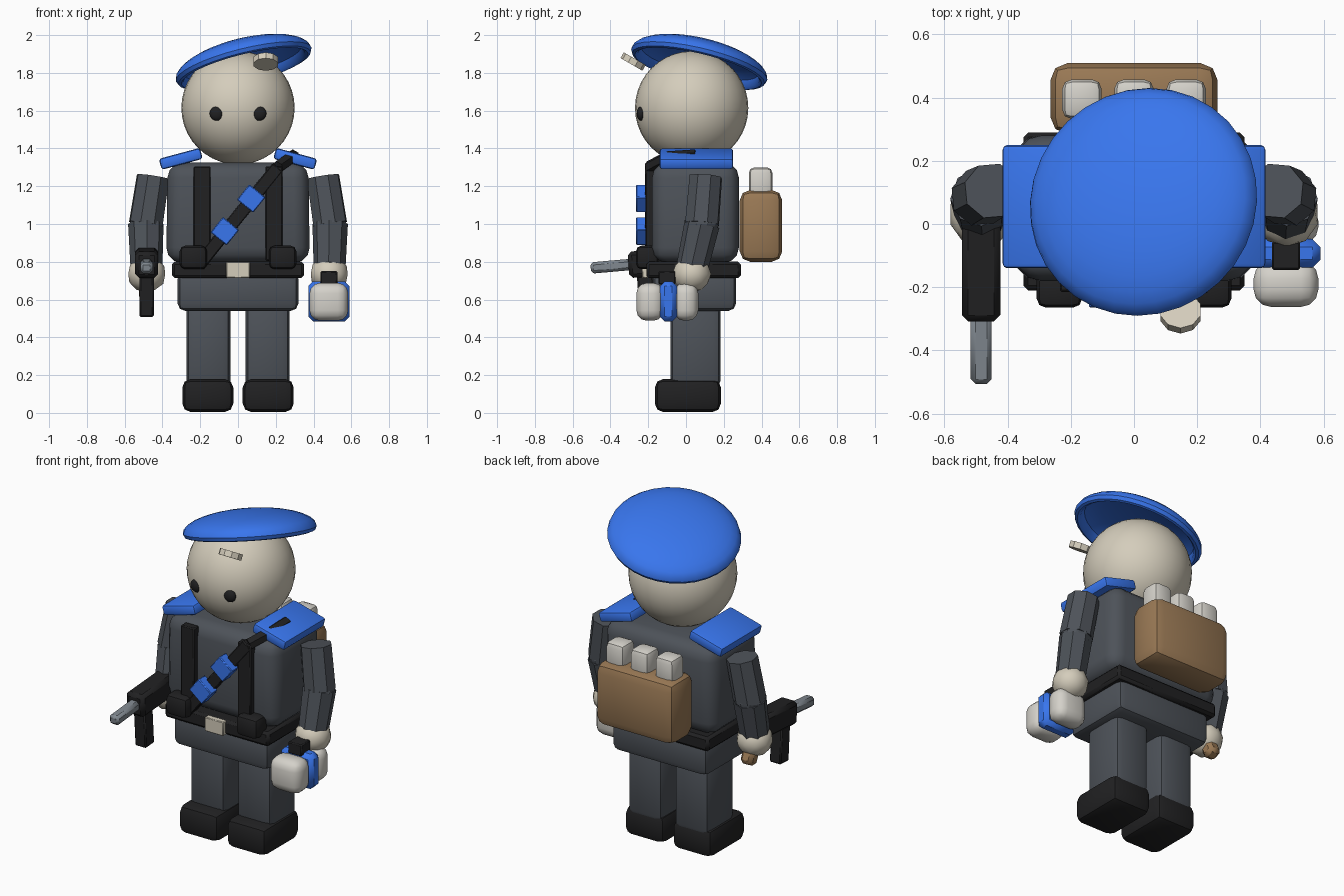
import bpy, bmesh, math
from mathutils import Vector

if "Cube" in bpy.data.objects:
    bpy.data.objects.remove(bpy.data.objects["Cube"])


def mat(name, rgb):
    m = bpy.data.materials.new(name)
    m.diffuse_color = (*rgb, 1)
    m.use_nodes = True
    m.node_tree.nodes["Principled BSDF"].inputs["Base Color"].default_value = m.diffuse_color
    return m


SLATE = mat("slate", (0.075, 0.085, 0.1))
BLACK = mat("black", (0.015, 0.015, 0.016))
BLUE = mat("blue", (0.04, 0.18, 0.85))
CREAM = mat("cream", (0.66, 0.61, 0.5))
WHITE = mat("white", (0.66, 0.64, 0.59))
BROWN = mat("brown", (0.32, 0.19, 0.09))
STEEL = mat("steel", (0.22, 0.25, 0.28))


def finish(name, bm, material, loc=(0, 0, 0), rot=(0, 0, 0), smooth=True):
    bmesh.ops.recalc_face_normals(bm, faces=bm.faces)
    me = bpy.data.meshes.new(name)
    bm.to_mesh(me)
    bm.free()
    ob = bpy.data.objects.new(name, me)
    bpy.context.collection.objects.link(ob)
    ob.location = loc
    ob.rotation_euler = [math.radians(a) for a in rot]
    me.materials.append(material)
    if smooth:
        bpy.context.view_layer.objects.active = ob
        ob.select_set(True)
        bpy.ops.object.shade_smooth_by_angle(angle=math.radians(40))
        ob.select_set(False)
    return ob


def box(name, center, size, material, bevel=0.0, seg=2, rot=(0, 0, 0), top=1.0):
    """Bevelled box; top scales the width of its upper face."""
    bm = bmesh.new()
    bmesh.ops.create_cube(bm, size=1)
    for v in bm.verts:
        k = top if v.co.z > 0 else 1
        v.co = Vector((v.co.x * size[0] * k, v.co.y * size[1], v.co.z * size[2]))
    if bevel:
        bmesh.ops.bevel(bm, geom=bm.edges[:], offset=bevel, segments=seg,
                        profile=0.5, affect='EDGES')
    return finish(name, bm, material, center, rot)


def ball(name, center, r, material, scale=(1, 1, 1), sub=None, smooth=True):
    bm = bmesh.new()
    if sub:
        bmesh.ops.create_icosphere(bm, subdivisions=sub, radius=r)
    else:
        bmesh.ops.create_uvsphere(bm, u_segments=32, v_segments=20, radius=r)
    bmesh.ops.scale(bm, vec=scale, verts=bm.verts)
    return finish(name, bm, material, center, smooth=smooth)


def tube(name, a, b, r1, r2, material, sides=8):
    a, b = Vector(a), Vector(b)
    bm = bmesh.new()
    bmesh.ops.create_cone(bm, cap_ends=True, segments=sides, radius1=r1, radius2=r2,
                          depth=(b - a).length)
    ob = finish(name, bm, material, (a + b) / 2, smooth=False)
    ob.rotation_euler = (b - a).to_track_quat('Z', 'Y').to_euler()
    return ob


def lathe(name, profile, material, loc, rot, steps=32):
    bm = bmesh.new()
    vs = [bm.verts.new((r, 0, z)) for r, z in profile]
    es = [bm.edges.new(p) for p in zip(vs, vs[1:])]
    bmesh.ops.spin(bm, geom=vs + es, cent=(0, 0, 0), axis=(0, 0, 1),
                   angle=math.tau, steps=steps)
    bmesh.ops.remove_doubles(bm, verts=bm.verts, dist=0.0005)
    return finish(name, bm, material, loc, rot)


# Head and beret
ball("head", (0, 0.03, 1.615), 0.3, CREAM)
outer = [(0.37 * math.sin(t * math.pi / 16), 0.115 * math.cos(t * math.pi / 16)) for t in range(9)]
rim = [(0.36, -0.02), (0.345, -0.025), (0.33, -0.015)]
inner = [(0.33 * math.cos(t * math.pi / 12), 0.08 * math.sin(t * math.pi / 12)) for t in range(1, 7)]
lathe("beret", outer + rim + inner, BLUE, (0.03, 0.07, 1.845), (-13, -14, 0))
bm = bmesh.new()
bmesh.ops.create_cone(bm, cap_ends=True, segments=10, radius1=0.067, radius2=0.067, depth=0.035)
finish("beret_badge", bm, CREAM, (0.147, -0.28, 1.86), (-30, 0, 0), smooth=False)

# Trunk
box("torso", (0, 0.05, 1.06), (0.76, 0.46, 0.53), SLATE, 0.08, 3, top=0.98)
box("pelvis", (0, 0.045, 0.645), (0.64, 0.44, 0.21), SLATE, 0.04, 2)
box("belt", (0, 0.04, 0.757), (0.7, 0.5, 0.088), BLACK, 0.015, 1)
box("belt_buckle", (0, -0.215, 0.757), (0.125, 0.035, 0.085), CREAM, 0.004, 1)

# Diagonal strap, running over the shoulder, with two pouches
strap = [(-0.21, -0.195, 0.78), (0.21, -0.195, 1.3), (0.28, -0.1, 1.35), (0.29, 0.05, 1.36)]
lean = math.degrees(math.atan2(0.52, 0.42))
box("strap_front", (0, -0.195, 1.04), (0.67, 0.045, 0.07), BLACK, 0.006, 1, (0, -lean, 0))
for i in (1, 2):
    tube("strap_shoulder", strap[i], strap[i + 1], 0.035, 0.035, BLACK, 6)
for x, z in ((-0.07, 0.962), (0.07, 1.135)):
    box("strap_pouch", (x, -0.232, z), (0.105, 0.065, 0.11), BLUE, 0.005, 1, (0, -lean, 0))

# Paired parts
for s in (-1, 1):
    ball("eye", (s * 0.112, -0.238, 1.585), 0.038, BLACK, (1, 0.6, 1))
    box("leg", (s * 0.157, 0.05, 0.36), (0.232, 0.265, 0.46), SLATE, 0.04, 2)
    box("boot", (s * 0.16, 0.01, 0.092), (0.27, 0.35, 0.175), BLACK, 0.045, 2)
    box("suspender", (s * 0.19, -0.19, 1.055), (0.09, 0.05, 0.5), BLACK, 0.006, 1)
    box("belt_pouch", (s * 0.236, -0.205, 0.823), (0.145, 0.12, 0.125), BLACK, 0.03, 2)
    box("epaulette", (s * 0.303, 0.055, 1.345), (0.225, 0.39, 0.06), BLUE, 0.015, 2, (0, s * 15, 0))
    elbow = (s * 0.488, 0.085, 1.0)
    tube("upper_arm", (s * 0.45, 0.105, 1.25), elbow, 0.09, 0.094, SLATE)
    tube("forearm", elbow, (s * 0.485, 0.035, 0.78), 0.094, 0.085, SLATE)
    ball("elbow", elbow, 0.09, SLATE, sub=2, smooth=False)
    ball("hand", (s * 0.483, 0.03, 0.735), 0.103, CREAM, (1, 1, 0.95), sub=2)

# Backpack with bottles
box("backpack", (0, 0.397, 0.99), (0.53, 0.225, 0.38), BROWN, 0.055, 2)
for x in (-0.165, 0, 0.165):
    box("bottle", (x, 0.395, 1.21), (0.125, 0.125, 0.18), WHITE, 0.03, 2)

# Gun in the right hand
GX = -0.484
box("gun_body", (GX, -0.14, 0.795), (0.122, 0.33, 0.14), BLACK, 0.02, 1, (4, 0, 0))
box("gun_barrel", (GX, -0.39, 0.777), (0.066, 0.23, 0.06), STEEL, 0.015, 1, (5, 0, 0))
box("gun_magazine", (GX, -0.21, 0.62), (0.076, 0.085, 0.22), BLACK, 0.008, 1, (4, 0, 0))
box("gun_grip", (GX, 0.07, 0.67), (0.08, 0.08, 0.14), BROWN, 0.02, 1, (25, 0, 0))

# Canister in the left hand
CX = 0.481
for y, w in ((-0.19, 0.145), (0.0, 0.13)):
    box("canister_end", (CX, y, 0.588), (0.205, w, 0.2), WHITE, 0.055, 3)
box("canister_core", (CX, -0.09, 0.59), (0.17, 0.2, 0.16), WHITE, 0.04, 2)
box("canister_band", (CX, -0.093, 0.59), (0.218, 0.09, 0.212), BLUE, 0.025, 1)
box("canister_handle", (CX, -0.1, 0.715), (0.09, 0.09, 0.07), BLACK, 0.006, 1)
